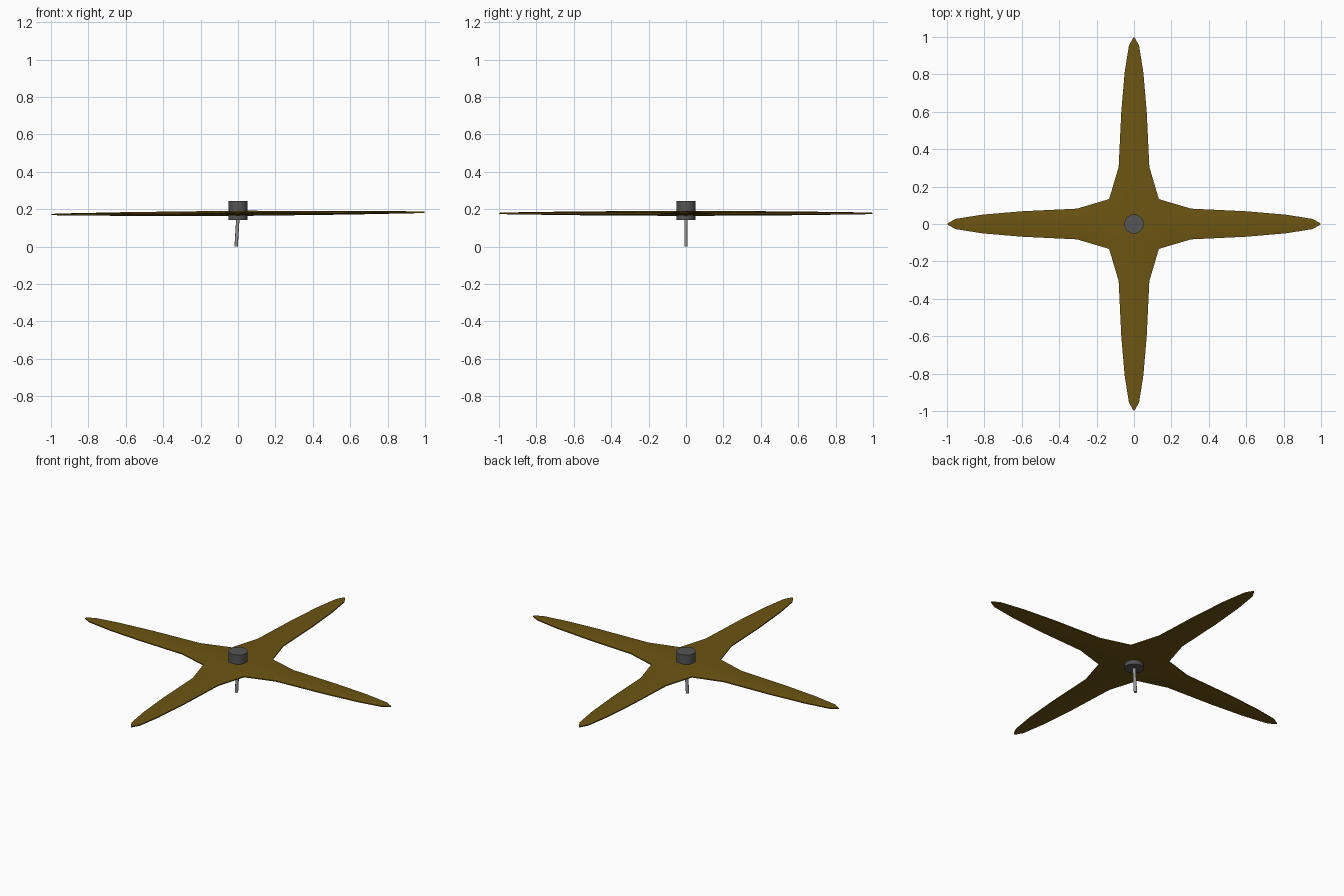
import bpy, bmesh, math
from mathutils import Matrix, Vector

if "Cube" in bpy.data.objects:
    bpy.data.objects.remove(bpy.data.objects["Cube"])


def colour(obj, name, rgb):
    mat = bpy.data.materials.new(name)
    mat.diffuse_color = (*rgb, 1)
    mat.use_nodes = True
    mat.node_tree.nodes["Principled BSDF"].inputs["Base Color"].default_value = mat.diffuse_color
    obj.data.materials.append(mat)


def smooth(obj, angle=30):
    bpy.ops.object.select_all(action='DESELECT')
    obj.select_set(True)
    bpy.context.view_layer.objects.active = obj
    bpy.ops.object.shade_smooth_by_angle(angle=math.radians(angle))


def rod(name, a, b, radius, sides):
    a, b = Vector(a), Vector(b)
    bpy.ops.mesh.primitive_cylinder_add(vertices=sides, radius=radius, depth=(b - a).length)
    obj = bpy.context.object
    obj.name = name
    obj.data.transform((b - a).to_track_quat('Z', 'Y').to_matrix().to_4x4())
    obj.location = (a + b) / 2
    smooth(obj)
    return obj


# Four lens-section blades: distance out, half width, half thickness on the centre line
stations = [(0.133, 0.133, 0.013), (0.305, 0.082, 0.012), (0.60, 0.068, 0.010),
            (0.81, 0.050, 0.007), (0.955, 0.027, 0.005), (0.997, 0.003, 0.003)]
EDGE = 0.003
bm = bmesh.new()


def face(*points):
    bm.faces.new([bm.verts.new(p) for p in points])


for k in range(4):
    turn = Matrix.Rotation(k * math.pi / 2, 3, 'Z')

    def pt(x, y, z):
        return turn @ Vector((x, y, z))

    for s in (1, -1):
        # Quarter of the central web
        r, w, t = stations[0]
        face(pt(0, 0, s * 0.014), pt(r, 0, s * t), pt(r, w, s * EDGE), pt(0, r, s * t))
        for (r0, w0, t0), (r1, w1, t1) in zip(stations, stations[1:]):
            for side in (1, -1):
                # Blade skin
                face(pt(r0, 0, s * t0), pt(r1, 0, s * t1),
                     pt(r1, side * w1, s * EDGE), pt(r0, side * w0, s * EDGE))
                # Thin rim, once per side
                if s == 1:
                    face(pt(r0, side * w0, EDGE), pt(r1, side * w1, EDGE),
                         pt(r1, side * w1, -EDGE), pt(r0, side * w0, -EDGE))
    # Tip cap
    r, w, _ = stations[-1]
    face(pt(r, -w, EDGE), pt(r, w, EDGE), pt(r, w, -EDGE), pt(r, -w, -EDGE))

bmesh.ops.remove_doubles(bm, verts=bm.verts, dist=0.0001)
bmesh.ops.recalc_face_normals(bm, faces=bm.faces)
mesh = bpy.data.meshes.new("rotor_blades")
bm.to_mesh(mesh)
bm.free()
blades = bpy.data.objects.new("rotor_blades", mesh)
bpy.context.collection.objects.link(blades)
blades.location.z = 0.178
blades.rotation_euler.y = -0.006
smooth(blades)
colour(blades, "bronze", (0.15, 0.09, 0.006))

# Hub and slightly leaning drive shaft
hub = rod("hub", (0, 0, 0.142), (0, 0, 0.245), 0.052, 24)
colour(hub, "dark_grey", (0.09, 0.09, 0.09))
shaft = rod("drive_shaft", (-0.010, 0, 0), (0, 0, 0.16), 0.009, 12)
colour(shaft, "steel", (0.3, 0.3, 0.3))
